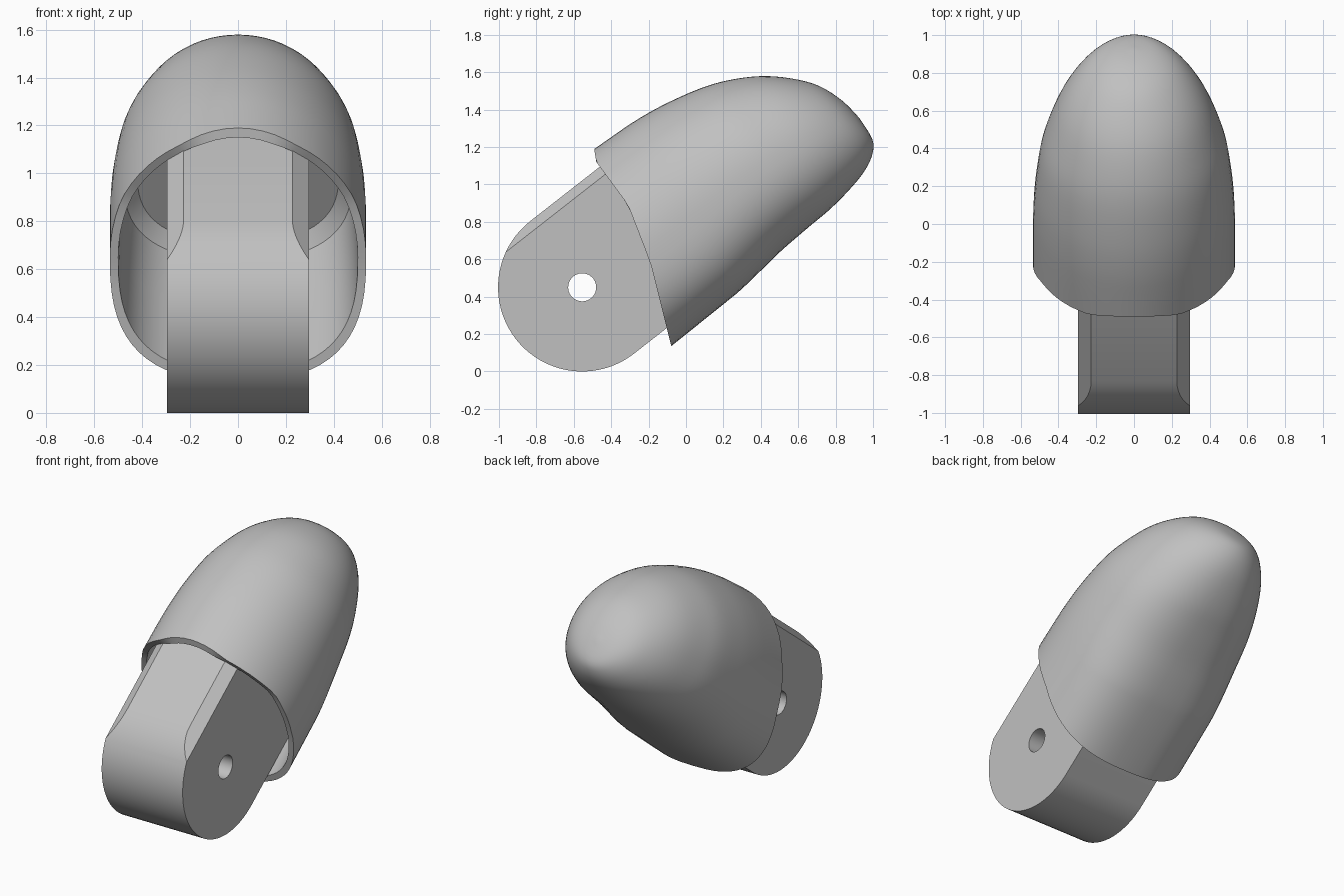
import bpy, bmesh
from math import sin, cos, pi, radians
from mathutils import Matrix

if "Cube" in bpy.data.objects:
    bpy.data.objects.remove(bpy.data.objects["Cube"])

# Local frame: y runs along the tilted finger axis, origin at the pivot hole
TILT = Matrix.Translation((0, -0.555, 0.45)) @ Matrix.Rotation(radians(38), 4, 'X')

grey = bpy.data.materials.new("plain_grey")
grey.use_nodes = True
colour = (0.53, 0.53, 0.53, 1)
grey.diffuse_color = colour
grey.node_tree.nodes["Principled BSDF"].inputs["Base Color"].default_value = colour


def finish(bm, name):
    bmesh.ops.recalc_face_normals(bm, faces=bm.faces)
    bm.transform(TILT)
    mesh = bpy.data.meshes.new(name)
    bm.to_mesh(mesh)
    bm.free()
    obj = bpy.data.objects.new(name, mesh)
    bpy.context.collection.objects.link(obj)
    mesh.materials.append(grey)
    return obj


def smooth(obj):
    bpy.ops.object.select_all(action='DESELECT')
    obj.select_set(True)
    bpy.context.view_layer.objects.active = obj
    bpy.ops.object.shade_smooth_by_angle(angle=radians(30))


# Fingertip shell: lofted sections of
# (position, top, bottom, half width, widest height, squareness below, rim mix)
SECTIONS = [
    (0.62, 0.543, -0.541, 0.535, -0.05, 2.7, 1),
    (0.62, 0.540, -0.538, 0.535, -0.05, 2.7, 0.5),
    (0.62, 0.537, -0.535, 0.535, -0.05, 2.7, 0),
    (0.78, 0.526, -0.521, 0.532, -0.05, 2.6, 0),
    (0.95, 0.50, -0.502, 0.52, -0.05, 2.5, 0),
    (1.15, 0.45, -0.492, 0.493, -0.06, 2.4, 0),
    (1.30, 0.39, -0.487, 0.45, -0.08, 2.3, 0),
    (1.45, 0.30, -0.468, 0.39, -0.10, 2.2, 0),
    (1.57, 0.19, -0.44, 0.315, -0.13, 2.1, 0),
    (1.66, 0.07, -0.395, 0.225, -0.17, 2, 0),
    (1.71, -0.07, -0.33, 0.12, -0.20, 2, 0),
    (1.725, -0.20, -0.20, 0, -0.20, 2, 0),
]
RIM = [(-0.545, 0.18), (-0.122, 0.368), (0.196, 0.464), (0.482, 0.472), (0.545, 0.507)]
SEGS = 64


def rim_at(v):
    for (v0, u0), (v1, u1) in zip(RIM, RIM[1:]):
        if v <= v1:
            break
    return u0 + (u1 - u0) * (v - v0) / (v1 - v0)


def spline(p0, p1, p2, p3, t):
    return [b + 0.5 * t * (c - a + t * (2*a - 5*b + 4*c - d + t * (3*(b - c) + d - a)))
            for a, b, c, d in zip(p0, p1, p2, p3)]


def ring(bm, section):
    pos, top, bottom, width, mid, square, mix = section
    verts = []
    for i in range(SEGS):
        a = 2 * pi * i / SEGS
        c, s = cos(a), sin(a)
        power = 2 / (square if s < 0 else 2)
        x = width * abs(c) ** power * (1 if c > 0 else -1)
        lift = abs(s) ** power
        v = mid + (top - mid) * lift if s > 0 else mid + (bottom - mid) * lift
        verts.append(bm.verts.new((x, pos + (rim_at(v) - pos) * mix, v)))
    return verts


def inset(section, d, **kw):
    pos, top, bottom, width, mid, square, mix = section
    return (kw.get("pos", pos), top - d, bottom + d, width - d, mid, square, mix)


bm = bmesh.new()
# Cavity wall, from its closed end out to the rim
rings = [ring(bm, inset(SECTIONS[4], 0.10, pos=0.94)),
         ring(bm, inset(SECTIONS[4], 0.045, pos=0.89)),
         ring(bm, inset(SECTIONS[2], 0.045)),
         ring(bm, inset(SECTIONS[0], 0.035))]
bm.faces.new(rings[0])
# Outer skin, from the rim to the tip
last = len(SECTIONS) - 1
STEPS = 4
for k in range(last):
    ctrl = [SECTIONS[min(max(k + j, 0), last)] for j in (-1, 0, 1, 2)]
    for step in range(STEPS):
        if k < 2:
            if step == 0:
                rings.append(ring(bm, SECTIONS[k]))
        else:
            rings.append(ring(bm, spline(*ctrl, step / STEPS)))
for r0, r1 in zip(rings, rings[1:]):
    for i in range(SEGS):
        j = (i + 1) % SEGS
        bm.faces.new((r0[i], r0[j], r1[j], r1[i]))
tip = bm.verts.new((0, SECTIONS[-1][0], SECTIONS[-1][4]))
for i in range(SEGS):
    bm.faces.new((rings[-1][i], rings[-1][(i + 1) % SEGS], tip))
smooth(finish(bm, "fingertip_shell"))

# Hinge tongue: rounded profile extruded across, top corners sliced off
R, HALF = 0.45, 0.297
profile = [(-R * sin(pi * i / 40), -R * cos(pi * i / 40)) for i in range(41)]
profile += [(0.46, R), (0.945, 0.40), (0.945, -R)]
bm = bmesh.new()
face = bm.faces.new([bm.verts.new((-HALF, u, v)) for u, v in profile])
out = bmesh.ops.extrude_face_region(bm, geom=[face])
bmesh.ops.translate(bm, vec=(2 * HALF, 0, 0),
                    verts=[g for g in out["geom"] if isinstance(g, bmesh.types.BMVert)])
for side in (-1, 1):
    cut = bmesh.ops.bisect_plane(
        bm, geom=bm.verts[:] + bm.edges[:] + bm.faces[:], clear_outer=True,
        plane_co=(side * HALF, 0, 0.40), plane_no=(side * 0.05, 0, 0.07))
    edges = [g for g in cut["geom_cut"] if isinstance(g, bmesh.types.BMEdge)]
    bmesh.ops.edgeloop_fill(bm, edges=edges)
tongue = finish(bm, "hinge_tongue")

# Pivot hole through the tongue
bm = bmesh.new()
bmesh.ops.create_cone(bm, cap_ends=True, segments=32, radius1=0.075, radius2=0.075,
                      depth=1, matrix=Matrix.Rotation(pi / 2, 4, 'Y'))
cutter = finish(bm, "pivot_cutter")
cutter.hide_render = True
mod = tongue.modifiers.new("pivot_hole", 'BOOLEAN')
mod.operation = 'DIFFERENCE'
mod.solver = 'EXACT'
mod.object = cutter
bpy.context.view_layer.objects.active = tongue
bpy.ops.object.modifier_apply(modifier=mod.name)
bpy.data.objects.remove(cutter)
smooth(tongue)
